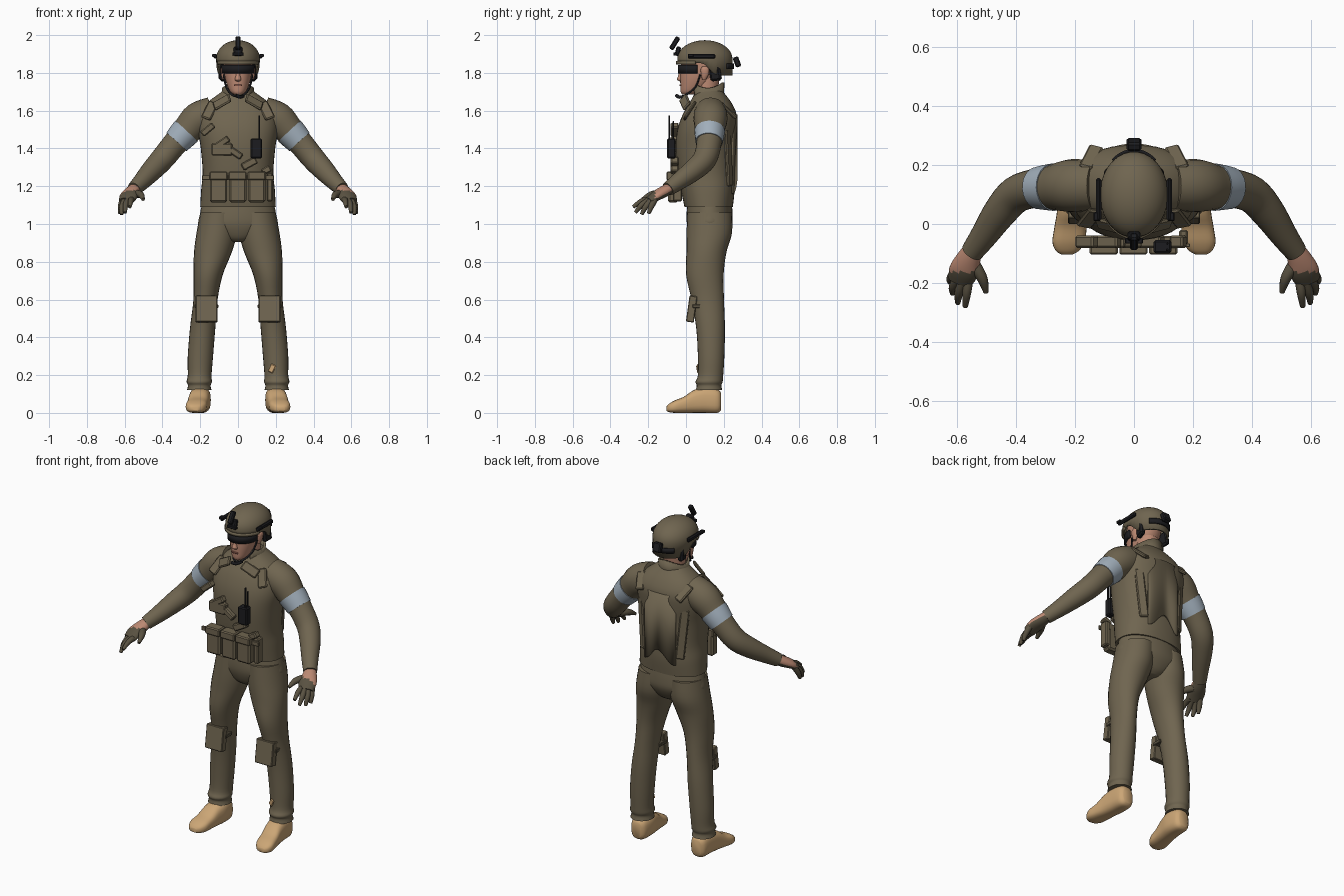
import bpy, bmesh, math
from mathutils import Vector, Matrix, Euler

old = bpy.data.objects.get("Cube")
if old:
    bpy.data.objects.remove(old)


def material(name, rgb):
    m = bpy.data.materials.new(name)
    m.use_nodes = True
    m.diffuse_color = (*rgb, 1)
    bsdf = m.node_tree.nodes["Principled BSDF"]
    bsdf.inputs["Base Color"].default_value = (*rgb, 1)
    bsdf.inputs["Roughness"].default_value = 0.8
    return m


OLIVE = material("olive cloth", (0.16, 0.13, 0.08))
GLOVE = material("dark glove", (0.10, 0.083, 0.053))
BLACK = material("black gear", (0.012, 0.012, 0.014))
SKIN = material("skin", (0.50, 0.25, 0.17))
LIPS = material("lips", (0.36, 0.14, 0.10))
TAN = material("tan leather", (0.60, 0.38, 0.18))
GREY = material("pale grey band", (0.36, 0.43, 0.50))


def finish(name, bm, mats, mirror=False, smooth=True):
    bmesh.ops.recalc_face_normals(bm, faces=bm.faces[:])
    me = bpy.data.meshes.new(name)
    bm.to_mesh(me)
    bm.free()
    ob = bpy.data.objects.new(name, me)
    bpy.context.collection.objects.link(ob)
    for m in mats if isinstance(mats, tuple) else (mats,):
        me.materials.append(m)
    if smooth:
        bpy.ops.object.select_all(action="DESELECT")
        ob.select_set(True)
        bpy.context.view_layer.objects.active = ob
        bpy.ops.object.shade_smooth_by_angle(angle=math.radians(50))
    if mirror:
        ob.modifiers.new("mirror", "MIRROR")
    return ob


def refine(rows, steps):
    """Catmull-Rom interpolation of rows of numbers."""
    rows = [Vector(r) for r in rows]
    out = []
    for i in range(len(rows) - 1):
        a, b, c, d = (rows[max(i - 1, 0)], rows[i], rows[i + 1],
                      rows[min(i + 2, len(rows) - 1)])
        for s in range(steps):
            t = s / steps
            out.append(b + (c - a) * t / 2 + (a - b * 2.5 + c * 2 - d / 2) * t * t
                       + (b * 1.5 - a / 2 - c * 1.5 + d / 2) * t ** 3)
    return out + [rows[-1]]


def loft(name, mat, rows, axis="path", power=2.0, mirror=False, seg=24, steps=4, rule=None):
    """Skin rows of (x, y, z, half width, half depth)."""
    rows = refine(rows, steps)
    bm = bmesh.new()
    rings = []
    for i, r in enumerate(rows):
        c = Vector(r[:3])
        if axis == "z":
            u, v = Vector((1, 0, 0)), Vector((0, 1, 0))
        elif axis == "y":
            u, v = Vector((1, 0, 0)), Vector((0, 0, 1))
        else:
            t = Vector(rows[min(i + 1, len(rows) - 1)][:3]) - Vector(rows[max(i - 1, 0)][:3])
            u = t.cross(Vector((0, 0, 1))).normalized()
            v = u.cross(t).normalized()
        ring = []
        for k in range(seg):
            a = math.tau * k / seg
            p, q = math.cos(a), math.sin(a)
            p = math.copysign(abs(p) ** (2 / power), p)
            q = math.copysign(abs(q) ** (2 / power), q)
            ring.append(bm.verts.new(c + u * p * r[3] + v * q * r[4]))
        rings.append(ring)
    for a, b in zip(rings, rings[1:]):
        for k in range(seg):
            j = (k + 1) % seg
            bm.faces.new((a[k], a[j], b[j], b[k]))
    bm.faces.new(rings[0])
    bm.faces.new(rings[-1])
    bmesh.ops.recalc_face_normals(bm, faces=bm.faces[:])
    if rule:
        for f in bm.faces:
            f.material_index = rule(f.calc_center_median(), f.normal)
    return finish(name, bm, mat, mirror)


def tube(name, mat, pts, mirror=False, seg=12):
    return loft(name, mat, [(*p, p[-1]) for p in pts], mirror=mirror, seg=seg)


def box(name, mat, loc, size, rot=(0, 0, 0), mirror=False, bevel=0.006):
    bm = bmesh.new()
    bmesh.ops.create_cube(bm, size=1)
    bm.transform(Matrix.LocRotScale(Vector(loc), Euler(rot), Vector(size)))
    ob = finish(name, bm, mat, mirror, False)
    if bevel:
        b = ob.modifiers.new("bevel", "BEVEL")
        b.width, b.segments = bevel, 1
    return ob


def strip(name, mat, cy, rx, ry, start, end, lo, hi, thick=0.01, flare=1.0):
    """Curved band; angle 0 is the front, lo and hi are heights by angle."""
    bm = bmesh.new()
    n, prev = 24, None
    for i in range(n + 1):
        a = math.radians(start + (end - start) * i / n)
        x, y = rx * math.sin(a), -ry * math.cos(a)
        pair = (bm.verts.new((x, cy + y, lo(a))),
                bm.verts.new((x * flare, cy + y * flare, hi(a))))
        if prev:
            bm.faces.new((prev[0], pair[0], pair[1], prev[1]))
        prev = pair
    ob = finish(name, bm, mat)
    ob.modifiers.new("thickness", "SOLIDIFY").thickness = thick


# Jacket, sleeves and arm bands
loft("jacket", OLIVE, [
    (0, .12, 1.09, .20, .128), (0, .115, 1.18, .195, .142), (0, .105, 1.27, .187, .15),
    (0, .10, 1.40, .197, .155), (0, .11, 1.50, .212, .155), (0, .125, 1.58, .205, .142),
    (0, .13, 1.64, .165, .112), (0, .125, 1.69, .10, .08), (0, .12, 1.71, .075, .068)],
    axis="z", power=2.3, seg=40)
tube("sleeves", OLIVE, [
    (.13, .13, 1.59, .085), (.21, .13, 1.555, .09), (.27, .125, 1.495, .078),
    (.33, .122, 1.43, .067), (.40, .10, 1.345, .063), (.455, .04, 1.285, .057),
    (.51, -.04, 1.225, .046), (.55, -.095, 1.185, .038)], True, 24)
tube("arm_bands", GREY, [(.273, .125, 1.492, .081), (.30, .124, 1.463, .077),
                         (.326, .122, 1.434, .072)], True, 24)

# Collar, lapels, yoke straps and back panel
strip("collar", OLIVE, .115, .083, .085, 35, 325, lambda a: 1.64,
      lambda a: 1.735 + .015 * math.cos(2 * a), .012, 1.04)
box("lapels", OLIVE, (.085, -.005, 1.645), (.10, .016, .055), (-.6, .5, .25), True)
box("front_yoke_flaps", OLIVE, (.15, .02, 1.60), (.055, .016, .11), (-.6, -.35, .2), True)
box("shoulder_straps", OLIVE, (.145, .225, 1.60), (.05, .11, .02), (-.75, .25, .25), True)
strip("back_panel", OLIVE, .105, .20, .168, 148, 212, lambda a: 1.20 + .04 * math.cos(6 * a),
      lambda a: 1.58, .016)
box("back_side_panels", OLIVE, (.135, .225, 1.35), (.05, .02, .30), (0, .1, -.5), True)

# Trousers
loft("trouser_seat", OLIVE, [
    (0, .125, 1.13, .185, .115), (0, .125, 1.05, .202, .122), (0, .125, .99, .205, .118),
    (0, .12, .93, .12, .09), (0, .118, .905, .05, .06)], axis="z", seg=32)
loft("trouser_legs", OLIVE, [
    (.10, .125, 1.06, .10, .118), (.113, .123, .95, .107, .12), (.133, .108, .85, .10, .106),
    (.158, .10, .73, .077, .099), (.172, .115, .60, .064, .086), (.187, .13, .45, .067, .076),
    (.199, .133, .30, .067, .07), (.203, .13, .20, .063, .067), (.205, .122, .165, .067, .072),
    (.205, .122, .145, .06, .065), (.205, .122, .12, .065, .07)], axis="z", mirror=True)
box("ankle_patch", TAN, (.18, .063, .235), (.03, .008, .045), (0, .5, -.3))

# Knee pads and their straps
box("knee_pads", OLIVE, (.167, .03, .55), (.115, .042, .14), (-.14, 0, 0), True, .004)
box("knee_straps", GLOVE, (.167, .065, .565), (.125, .06, .02), (0, 0, 0), True, .003)

# Boots
loft("boots", TAN, [
    (.20, .186, .06, .03, .045), (.20, .165, .063, .048, .063), (.20, .10, .068, .056, .068),
    (.207, .04, .06, .055, .06), (.215, -.01, .043, .055, .043), (.222, -.06, .033, .055, .033),
    (.226, -.09, .026, .04, .022), (.228, -.103, .022, .02, .012)],
    axis="y", power=2.8, mirror=True)

# Hands: bare wrists and backs, gloved palms and fingers
loft("hands", (SKIN, GLOVE), [
    (.545, -.085, 1.19, .032, .028), (.562, -.12, 1.17, .042, .03),
    (.578, -.16, 1.148, .05, .027), (.59, -.195, 1.122, .042, .02)], mirror=True,
    rule=lambda c, n: int(c.y < -.165 or n.z < -.3))
for name, base, mid, tip in (
        ("index_fingers", (.562, -.185), (.568, -.235, 1.12), (.573, -.28, 1.09)),
        ("middle_fingers", (.58, -.19), (.595, -.235, 1.10), (.598, -.268, 1.06)),
        ("ring_fingers", (.597, -.18), (.614, -.215, 1.09), (.616, -.235, 1.05)),
        ("little_fingers", (.61, -.165), (.622, -.185, 1.09), (.625, -.198, 1.055))):
    tube(name, GLOVE, [(*base, 1.13, .017), (*mid, .015), (*tip, .009)], True)
tube("thumbs", GLOVE, [(.545, -.135, 1.16, .022), (.515, -.185, 1.155, .018),
                       (.502, -.232, 1.13, .009)], True)

# Head
loft("neck", SKIN, [(0, .12, 1.60, .065, .065), (0, .11, 1.70, .06, .06),
                    (0, .115, 1.78, .06, .065)], axis="z")
loft("head", SKIN, [
    (0, .015, 1.685, .022, .035), (0, .03, 1.70, .042, .058), (0, .05, 1.735, .058, .08),
    (0, .07, 1.78, .071, .101), (0, .083, 1.83, .077, .112), (0, .09, 1.89, .078, .11),
    (0, .09, 1.92, .06, .09)], axis="z", power=2.2)
loft("nose", SKIN, [(0, -.02, 1.755, .012, .012), (0, -.03, 1.765, .017, .018),
                    (0, -.027, 1.785, .012, .014), (0, -.024, 1.815, .009, .01)], axis="z", seg=12)
box("mouth", LIPS, (0, -.031, 1.734), (.04, .009, .009), bevel=.002)
loft("ears", SKIN, [(.074, .095, 1.765, .008, .01), (.078, .10, 1.79, .012, .02),
                    (.08, .10, 1.82, .012, .022), (.078, .10, 1.835, .006, .012)],
     axis="z", mirror=True, seg=12)

# Helmet: half dome with the rim drawn lower at the back
bm = bmesh.new()
bmesh.ops.create_uvsphere(bm, u_segments=40, v_segments=20, radius=1)
bmesh.ops.delete(bm, geom=[v for v in bm.verts if v.co.z < -.01], context="VERTS")
bm.transform(Matrix.LocRotScale(Vector((0, .1, 1.875)), None, Vector((.116, .146, .098))))
rim = bmesh.ops.extrude_edge_only(bm, edges=[e for e in bm.edges if e.is_boundary])
for v in rim["geom"]:
    if isinstance(v, bmesh.types.BMVert):
        back = min(max((v.co.y - .08) / .09, 0), 1)
        v.co.z = 1.852 - .065 * back * back * (3 - 2 * back)
        v.co.x *= 1.0 - .05 * back
helmet = finish("helmet", bm, OLIVE)
helmet.modifiers.new("thickness", "SOLIDIFY").thickness = .012
strip("helmet_brim", OLIVE, .1, .119, .152, -70, 70, lambda a: 1.845, lambda a: 1.862, .012)

# Helmet fittings
box("helmet_rails", BLACK, (.12, .083, 1.888), (.018, .145, .026), mirror=True)
box("rail_clips", BLACK, (.125, .025, 1.892), (.024, .03, .016), mirror=True, bevel=.003)
box("mount_shroud", BLACK, (0, -.043, 1.915), (.045, .025, .05), (-.25, 0, 0))
box("mount_foot", BLACK, (0, -.057, 1.90), (.06, .02, .018), bevel=.003)
box("mount_arm", BLACK, (0, -.06, 1.957), (.028, .026, .075), (-.55, 0, 0))
strip("rear_strap", BLACK, .1, .118, .155, 140, 220, lambda a: 1.82, lambda a: 1.85)
box("counterweight", BLACK, (0, .27, 1.858), (.05, .03, .055), (.35, 0, 0))
box("ear_pads", BLACK, (.083, .155, 1.80), (.03, .06, .085), (.15, 0, -.2), True, .01)

# Goggles, chin strap and microphone
strip("goggles", BLACK, .06, .088, .102, -90, 90, lambda a: 1.797, lambda a: 1.841, .014)
tube("chin_strap", BLACK, [(.076, .075, 1.79, .005), (.062, .05, 1.725, .005),
                           (.03, .0, 1.683, .006), (-.001, -.02, 1.676, .006)], True, 8)
tube("microphone", BLACK, [(.03, .0, 1.675, .006), (.012, -.035, 1.672, .009),
                           (-.012, -.05, 1.68, .009)])

# Belt and magazine pouches
box("belt", OLIVE, (0, -.072, 1.245), (.38, .012, .025), bevel=.002)
for i in range(3):
    x = -.103 + i * .101
    box(f"pouch_{i + 1}", OLIVE, (x, -.068, 1.195), (.092, .056, .16), bevel=.01)
    box(f"pouch_flap_{i + 1}", OLIVE, (x, -.072, 1.255), (.096, .064, .045), bevel=.006)
box("side_pouch", OLIVE, (.168, -.045, 1.195), (.03, .05, .15))

# Chest gear: (name, x, z, width, height, tilt)
for name, x, z, w, h, tilt in (
        ("shoulder_roll", -.16, 1.50, .08, .035, -.7),
        ("chest_pouch", -.085, 1.395, .11, .065, 0),
        ("chest_flap", -.085, 1.43, .085, .035, -.6),
        ("chest_roll", -.012, 1.375, .075, .035, .6),
        ("lower_roll", .06, 1.32, .085, .04, -.5),
        ("hip_roll", .15, 1.285, .05, .035, -.5)):
    box(name, OLIVE, (x, -.06, z), (w, .042, h), (0, tilt, 0))

# Radio
box("radio", BLACK, (.097, -.077, 1.40), (.06, .045, .105))
box("antenna", BLACK, (.113, -.088, 1.51), (.009, .009, .13), bevel=.002)
box("rear_antenna", BLACK, (.113, -.067, 1.495), (.007, .007, .10), bevel=.002)
